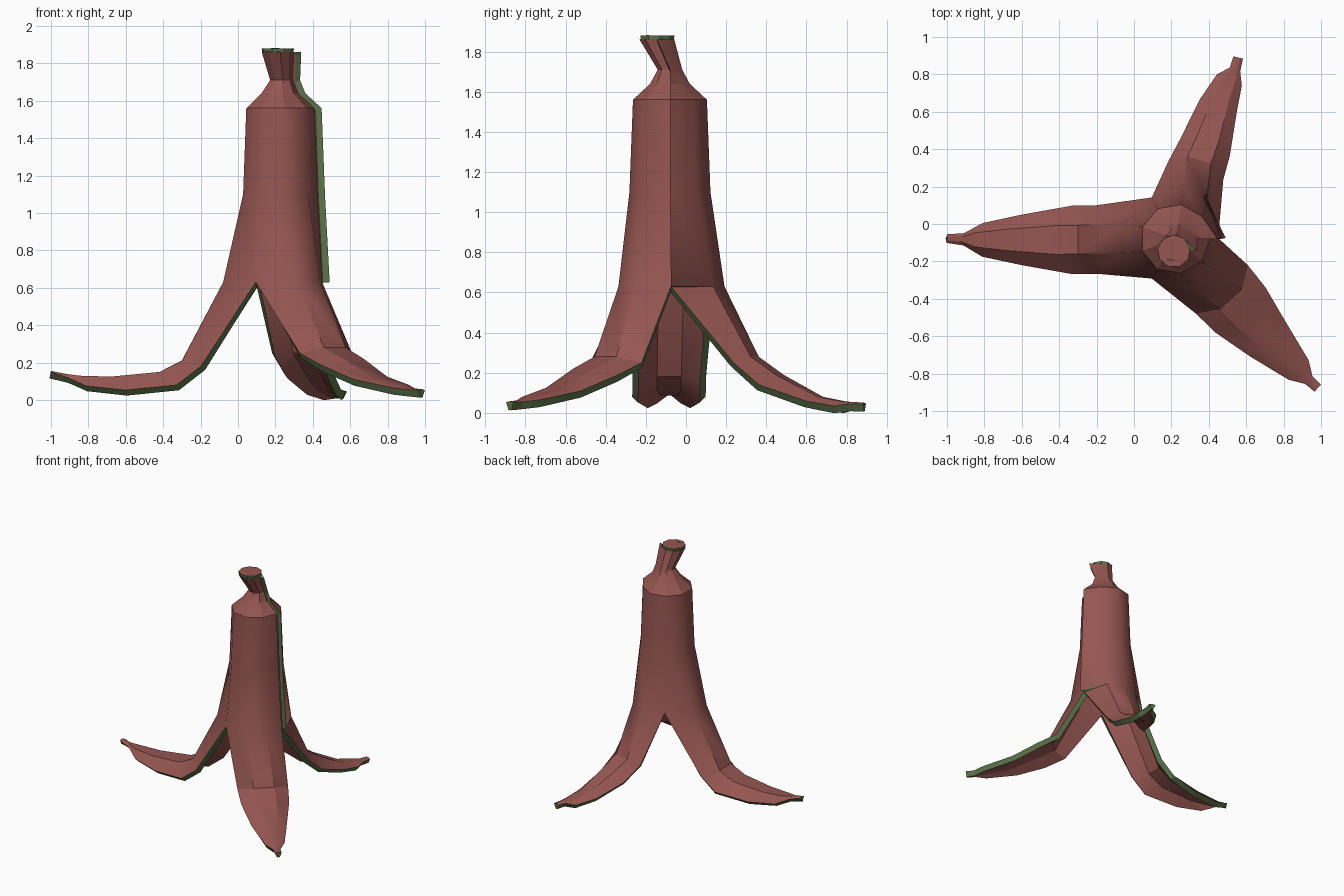
import bpy, bmesh
from math import sin, cos, radians
from mathutils import Vector

if "Cube" in bpy.data.objects:
    bpy.data.objects.remove(bpy.data.objects["Cube"])

def material(name, col):
    m = bpy.data.materials.new(name)
    m.diffuse_color = (*col, 1)
    m.use_nodes = True
    m.node_tree.nodes["Principled BSDF"].inputs["Base Color"].default_value = m.diffuse_color
    return m

skin = material("skin", (0.30, 0.092, 0.082))
cut = material("cut_edge", (0.107, 0.176, 0.07))

def finish(obj, angle):
    bpy.ops.object.select_all(action='DESELECT')
    obj.select_set(True)
    bpy.context.view_layer.objects.active = obj
    for m in list(obj.modifiers):
        bpy.ops.object.modifier_apply(modifier=m.name)
    bpy.ops.object.shade_smooth_by_angle(angle=radians(angle))

def make_object(name, bm):
    me = bpy.data.meshes.new(name)
    bm.to_mesh(me)
    bm.free()
    o = bpy.data.objects.new(name, me)
    bpy.context.collection.objects.link(o)
    me.materials.append(skin)
    me.materials.append(cut)
    return o

bm = bmesh.new()

def bridge(a, b):
    for i in range(len(a) - 1):
        bm.faces.new((a[i], b[i], b[i + 1], a[i + 1]))

# Nine-sided body with an overlapping seam facing +x: (cx, cy, z, radius)
rings = [(0.21, -0.145, 1.86, 0.088), (0.23, -0.08, 1.71, 0.062), (0.22, -0.08, 1.64, 0.10),
         (0.22, -0.08, 1.56, 0.187), (0.22, -0.08, 1.10, 0.205)]
loops = []
for cx, cy, z, r in rings:
    loop = []
    for i in range(10):
        rr = r + (0.04 if i == 0 else 0)
        a = radians(40 * i)
        loop.append(bm.verts.new((cx + rr * cos(a), cy + rr * sin(a), z)))
    loops.append(loop)

# Base ring: split corners at every third point, ridges between them
polar = [(0, .27), (51, .27), (81, .27), (120, .25), (165, .31), (195, .31),
         (240, .25), (291, .28), (321, .28), (360, .23)]
base = [bm.verts.new((0.22 + r * cos(radians(a)), -0.075 + r * sin(radians(a)), 0.63)) for a, r in polar]
loops.append(base)
for a, b in zip(loops, loops[1:]):
    bridge(a, b)

# Flaps: x, y, edge z, half width, ridge advance, ridge z
flap_back = [(.33, .285, .25, .155, .06, .28), (.38, .41, .14, .14, .06, .19), (.45, .63, .06, .105, .04, .08),
             (.51, .77, .034, .073, .02, .056), (.54, .825, .045, .03, 0, .055), (.557, .89, .045, .026, 0, .05)]
flap_left = [(-.20, -.083, .18, .183, .10, .21), (-.33, -.085, .08, .183, .09, .15), (-.60, -.085, .053, .135, .08, .125),
             (-.81, -.085, .075, .09, .04, .13), (-.91, -.082, .12, .033, .01, .14), (-1.0, -.078, .15, .023, 0, .155)]
flap_front = [(.47, -.35, .25, .19, .07, .28), (.57, -.46, .19, .18, .07, .22), (.715, -.615, .11, .133, .06, .125),
              (.88, -.78, .065, .075, .02, .08), (.935, -.835, .055, .028, 0, .062), (.982, -.878, .052, .025, 0, .057)]

inner_corner = bm.verts.new((0.45, -0.075, 0.63))  # back flap starts under the seam
for k, flap in enumerate((flap_back, flap_left, flap_front)):
    prev = base[3 * k:3 * k + 4]
    if k == 0:
        prev[0] = inner_corner
    pts = [Vector((0.22, -0.08))] + [Vector(s[:2]) for s in flap]
    for n, (x, y, ze, hw, adv, zr) in enumerate(flap):
        d = (pts[min(n + 2, len(pts) - 1)] - pts[n]).normalized()
        side = Vector((-d.y, d.x))
        row = []
        for t in (-1, -0.42, 0.42, 1):
            ridge = abs(t) < 1
            p = pts[n + 1] + side * hw * t + d * (adv if ridge else 0)
            row.append(bm.verts.new((p.x, p.y, zr if ridge else ze)))
        bridge(prev, row)
        prev = row
count = len(bm.verts)

# Peel thickness, with the cut edge in its own colour
peel = make_object("peel", bm)
sol = peel.modifiers.new("thickness", 'SOLIDIFY')
sol.thickness = 0.042
sol.offset = -1
sol.material_offset_rim = 1
finish(peel, 24)

# Seam lip faces straight forward
verts = peel.data.vertices
for i in range(0, 60, 10):
    verts[i + count].co.y = verts[i].co.y + 0.002

# Body stays smooth around its girth
for e in peel.data.edges:
    a, b = sorted(e.vertices)
    if 30 <= a < b < 60 and b - a == 10 and a % 10 not in (0, 9):
        e.use_edge_sharp = False
    if 40 < a < b < 60 and b - a == 1:
        e.use_edge_sharp = False

# Stem cap disc
bm = bmesh.new()
bmesh.ops.create_cone(bm, cap_ends=True, segments=9, radius1=0.084, radius2=0.088, depth=0.022)
bmesh.ops.translate(bm, vec=(0.213, -0.145, 1.869), verts=bm.verts)
bm.normal_update()
for f in bm.faces:
    f.material_index = 0 if f.normal.z > 0.9 else 1
finish(make_object("stem_cap", bm), 30)
